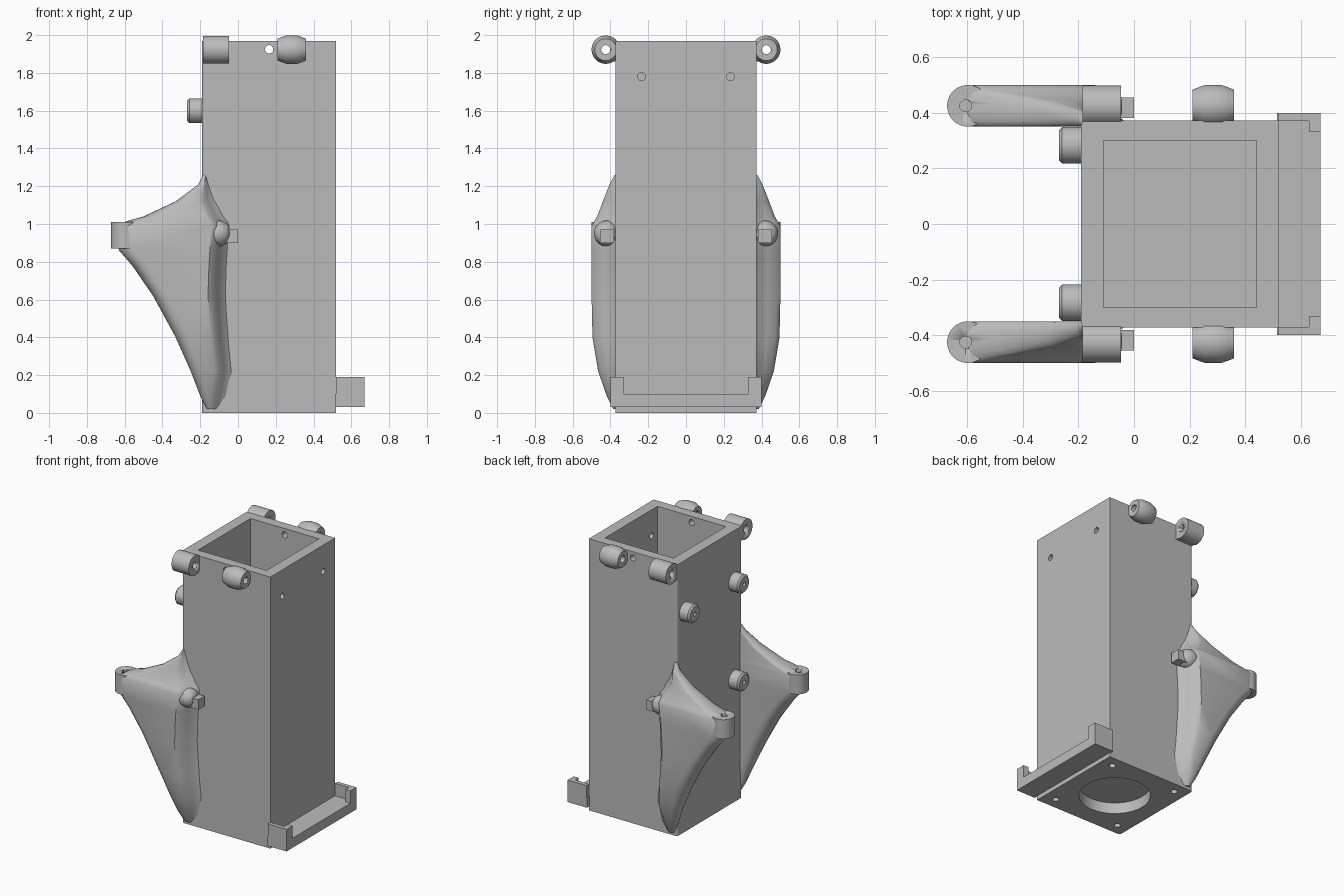
import bpy, bmesh, math
from mathutils import Matrix, Vector

cube = bpy.data.objects.get("Cube")
if cube:
    bpy.data.objects.remove(cube, do_unlink=True)

grey = bpy.data.materials.new("plain_grey")
grey.use_nodes = True
tone = (0.5, 0.5, 0.5, 1)
grey.diffuse_color = tone
grey.node_tree.nodes["Principled BSDF"].inputs["Base Color"].default_value = tone


def finish(name, bm, smooth=True):
    bmesh.ops.recalc_face_normals(bm, faces=bm.faces)
    mesh = bpy.data.meshes.new(name)
    bm.to_mesh(mesh)
    bm.free()
    mesh.materials.append(grey)
    obj = bpy.data.objects.new(name, mesh)
    bpy.context.collection.objects.link(obj)
    if smooth:
        activate(obj)
        bpy.ops.object.shade_smooth_by_angle(angle=math.radians(38))
    return obj


def activate(obj):
    bpy.ops.object.select_all(action='DESELECT')
    obj.select_set(True)
    bpy.context.view_layer.objects.active = obj


def box(name, low, high):
    bm = bmesh.new()
    low, high = Vector(low), Vector(high)
    bmesh.ops.create_cube(bm, size=1)
    for v in bm.verts:
        v.co = (low + high) / 2 + v.co * (high - low)
    return finish(name, bm, False)


def turned(name, axis, start, profile, sides=32):
    """Round part from (distance, radius) rings along an axis, closed at both ends."""
    bm = bmesh.new()
    turn = Vector((0, 0, 1)).rotation_difference(Vector(axis)).to_matrix()
    rings = []
    for dist, rad in profile:
        ring = []
        for i in range(sides):
            a = math.tau * (i + 0.5) / sides
            p = Vector((rad * math.cos(a), rad * math.sin(a), dist))
            ring.append(bm.verts.new(Vector(start) + turn @ p))
        rings.append(ring)
    skin(bm, rings)
    return finish(name, bm)


def skin(bm, rings):
    for a, b in zip(rings, rings[1:]):
        for i in range(len(a)):
            j = (i + 1) % len(a)
            bm.faces.new((a[i], a[j], b[j], b[i]))
    bm.faces.new(rings[0])
    bm.faces.new(rings[-1])


def rod(name, axis, start, length, rad, sides=32):
    return turned(name, axis, start, [(0, rad), (length, rad)], sides)


def cut(target, *cutters):
    for c in cutters:
        mod = target.modifiers.new("cut", 'BOOLEAN')
        mod.operation, mod.solver, mod.object = 'DIFFERENCE', 'EXACT', c
        activate(target)
        bpy.ops.object.modifier_apply(modifier=mod.name)
        bpy.data.objects.remove(c, do_unlink=True)


X, Y, Z = (1, 0, 0), (0, 1, 0), (0, 0, 1)

# Square tube with softened edges on the finned side
tube = box("tube", (-.19, -.372, 0), (.52, .372, 1.97))
bm = bmesh.new()
bm.from_mesh(tube.data)
edges = [e for e in bm.edges if all(v.co.x < 0 for v in e.verts)
         and e.verts[0].co.y == e.verts[1].co.y]
bmesh.ops.bevel(bm, geom=edges, offset=.018, segments=3, profile=.5, affect='EDGES')
bm.to_mesh(tube.data)
bm.free()
cut(tube, box("cavity", (-.11, -.3, .12), (.44, .3, 2.1)),
    rod("base_hole", Z, (.165, 0, -.1), .18, .235, 48),
    rod("cross_hole", Y, (.165, -.6, 1.925), 1.2, .022, 16))
for s in (-1, 1):
    cut(tube, rod("wall_hole", X, (.4, s * .235, 1.78), .2, .021, 16))
    for x in (-.1, .43):
        cut(tube, rod("screw_hole", Z, (x, s * .29, -.1), .16, .022, 16))

# Fin heights with front x, rear x and outer y
FIN = [(.02, -.165, -.1, .385), (.09, -.2, -.045, .42), (.22, -.25, -.025, .465),
       (.4, -.33, -.045, .495), (.62, -.45, -.06, .5), (.78, -.56, -.055, .5),
       (.86, -.63, -.05, .5), (.99, -.65, -.04, .5), (1.015, -.59, -.05, .485),
       (1.04, -.5, -.07, .47), (1.12, -.33, -.11, .44), (1.21, -.21, -.15, .405),
       (1.26, -.185, -.17, .378)]


def fin(name, s):
    bm = bmesh.new()
    rings = []
    for z, front, rear, out in FIN:
        inner = .35
        mid, half = (inner + out) / 2, (out - inner) / 2
        pts = []
        for i in range(9):
            a = math.pi * i / 8
            pts.append((front + half * (1 - math.sin(a)), mid - half * math.cos(a)))
        crest = max(front + half, rear - .1)
        for t in (0, .25, .5, .75, 1):
            drop = t * t * (3 - 2 * t)
            pts.append((crest + .001 + (rear - crest) * t, out + (.365 - out) * drop))
        pts.append((rear, inner))
        rings.append([bm.verts.new((x, s * y, z)) for x, y in pts])
    skin(bm, rings)
    return finish(name, bm)


for s, side in ((-1, "right"), (1, "left")):
    y = s * .425
    # Side fin with a drilled round tip
    body = fin(side + "_fin", s)
    tip = rod(side + "_fin_tip", Z, (-.597, y, .87), .14, .075)
    cut(tip, rod("tip_hole", Z, (-.605, y, .93), .2, .022, 8))
    cut(body, rod("tip_hole", Z, (-.605, y, .93), .2, .022, 8))

    # Knob and square peg behind the fin
    turned(side + "_knob", X, (-.16, s * .42, .95),
           [(0, .055), (.03, .068), (.07, .068), (.1, .055), (.115, .035)], 24)
    box(side + "_peg", (-.08, s * .418 - .036, .9), (0, s * .418 + .036, .972))

    # Upper hinge lugs, one straight and one barrel shaped
    lug = rod(side + "_hinge_lug", X, (-.185, y, 1.923), .138, .073)
    barrel = turned(side + "_barrel_lug", X, (.21, y, 1.923),
                    [(0, .058), (.02, .066), (.045, .075), (.105, .075), (.13, .066), (.15, .058)])
    for part in (lug, barrel):
        cut(part, rod("pin_hole", X, (-.3, y, 1.923), .8, .024, 20))
    box(side + "_lug_web", (-.185, y - .07, 1.86), (-.05, y - .03, 1.96)) if s > 0 else \
        box(side + "_lug_web", (-.185, y + .03, 1.86), (-.05, y + .07, 1.96))

    # Stepped standoffs on the finned side
    for level, z in (("upper", 1.6), ("lower", .89)):
        post = turned(side + "_" + level + "_standoff", X, (-.27, s * .283, z),
                      [(0, .055), (.012, .068), (.09, .068)], 12)
        cut(post, rod("post_hole", X, (-.3, s * .283, z), .06, .015, 10))

    # Bracket side rail and hooked corner
    box(side + "_bracket_rail", (.52, s * .385 - .015, .1), (.67, s * .385 + .015, .19))
    box(side + "_bracket_hook", (.63, s * .365 - .035, .1), (.67, s * .365 + .035, .19))

# Bracket shelf
box("bracket_shelf", (.515, -.4, .03), (.67, .4, .1))
